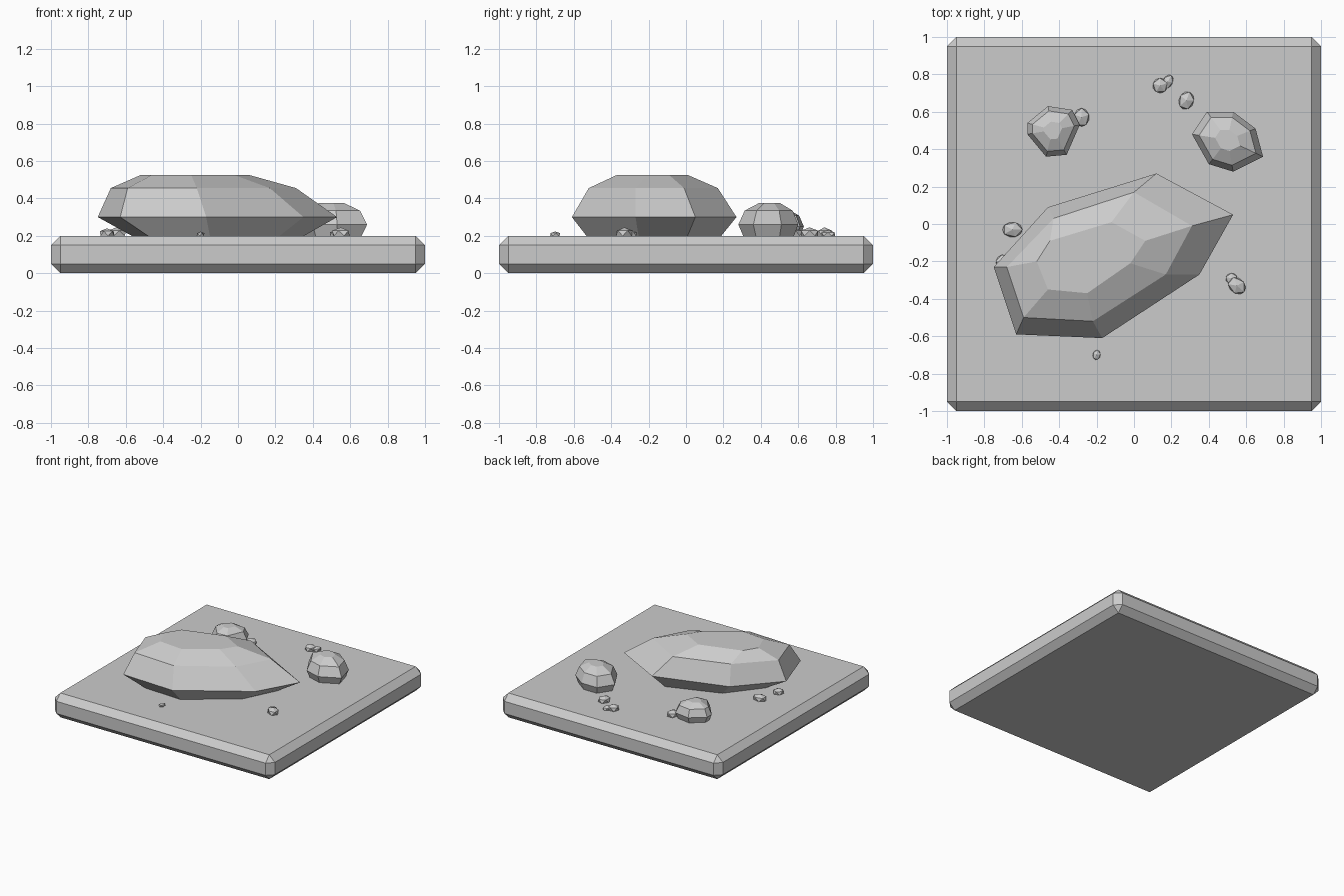
import bpy
import bmesh
import math
from mathutils import Vector, Matrix

default_cube = bpy.data.objects.get("Cube")
if default_cube:
    bpy.data.objects.remove(default_cube, do_unlink=True)

GROUND = 0.2

# Single stone colour
stone = bpy.data.materials.new("stone_grey")
stone.use_nodes = True
stone_colour = (0.6, 0.6, 0.6, 1)
stone.diffuse_color = stone_colour
stone.node_tree.nodes["Principled BSDF"].inputs["Base Color"].default_value = stone_colour


def finish(name, mesh_builder):
    """Turn a bmesh into a flat shaded stone object."""
    bmesh.ops.recalc_face_normals(mesh_builder, faces=mesh_builder.faces[:])
    mesh = bpy.data.meshes.new(name)
    mesh_builder.to_mesh(mesh)
    mesh_builder.free()
    mesh.materials.append(stone)
    created = bpy.data.objects.new(name, mesh)
    bpy.context.collection.objects.link(created)
    return created


def shrink(outline, centre, scale_x, scale_y):
    """Scale a flat outline about a centre point."""
    cx, cy = centre
    return [(cx + (x - cx) * scale_x, cy + (y - cy) * scale_y) for x, y in outline]


def faceted_rock(name, layers):
    """Bridge matching outlines, listed from the ground up as (height, outline)."""
    builder = bmesh.new()
    rings = [[builder.verts.new((x, y, height)) for x, y in outline]
             for height, outline in layers]
    for lower, upper in zip(rings, rings[1:]):
        count = len(lower)
        for i in range(count):
            j = (i + 1) % count
            builder.faces.new((lower[i], lower[j], upper[j], upper[i]))
    builder.faces.new(rings[0])
    builder.faces.new(rings[-1])
    return finish(name, builder)


def small_rock(name, outline, widest, top):
    """Rounded rock made from one outline shrunk at several heights."""
    centre = [sum(axis) / len(outline) for axis in zip(*outline)]
    shoulder = widest + (top - widest) * 0.65
    faceted_rock(name, [
        (GROUND, shrink(outline, centre, 0.85, 0.85)),
        (widest, outline),
        (shoulder, shrink(outline, centre, 0.8, 0.8)),
        (top, shrink(outline, centre, 0.35, 0.35)),
    ])


def pebble(name, x, y, length, width, turn):
    """Flattened low-poly ball resting in the ground."""
    builder = bmesh.new()
    bmesh.ops.create_icosphere(builder, subdivisions=1, radius=1)
    size = Matrix.Diagonal((length, width, width * 0.7, 1))
    spin = Matrix.Rotation(math.radians(turn), 4, "Z")
    place = Matrix.Translation(Vector((x, y, GROUND + width * 0.3)))
    bmesh.ops.transform(builder, matrix=place @ spin @ size, verts=builder.verts[:])
    finish(name, builder)


# Square ground slab with chamfered edges
slab_builder = bmesh.new()
bmesh.ops.create_cube(slab_builder, size=1)
bmesh.ops.scale(slab_builder, vec=(2, 2, GROUND), verts=slab_builder.verts[:])
bmesh.ops.translate(slab_builder, vec=(0, 0, GROUND / 2), verts=slab_builder.verts[:])
bmesh.ops.bevel(slab_builder, geom=slab_builder.edges[:], offset=0.05,
                offset_type="OFFSET", segments=1, affect="EDGES")
finish("ground_slab", slab_builder)

# Large boulder: widest outline, shoulder and flat crown
boulder_outline = [(-0.75, -0.23), (-0.63, -0.59), (-0.17, -0.61), (0.35, -0.27),
                   (0.53, 0.05), (0.12, 0.27), (-0.46, 0.09)]
boulder_shoulder = [(-0.68, -0.23), (-0.59, -0.5), (-0.22, -0.52), (0.17, -0.27),
                    (0.31, -0.01), (0, 0.17), (-0.43, 0.03)]
boulder_crown = [(-0.52, -0.2), (-0.46, -0.35), (-0.25, -0.37), (-0.02, -0.21),
                 (0.06, -0.09), (-0.12, 0.01), (-0.45, -0.09)]
faceted_rock("large_boulder", [
    (GROUND, shrink(boulder_outline, (-0.1, -0.18), 0.72, 0.82)),
    (0.3, boulder_outline),
    (0.455, boulder_shoulder),
    (0.525, boulder_crown),
])

# Two smaller rocks behind the boulder
small_rock("back_left_rock", [(0.39, 0.6), (0.53, 0.6), (0.65, 0.51), (0.69, 0.36),
                              (0.53, 0.28), (0.4, 0.32), (0.31, 0.48)], 0.26, 0.375)
small_rock("back_right_rock", [(-0.57, 0.54), (-0.46, 0.63), (-0.33, 0.61), (-0.29, 0.53),
                               (-0.36, 0.37), (-0.47, 0.36), (-0.57, 0.48)], 0.25, 0.34)

# Scattered pebbles
pebble("back_pebble_a", 0.14, 0.74, 0.045, 0.045, 20)
pebble("back_pebble_b", 0.18, 0.76, 0.045, 0.03, 60)
pebble("back_pebble_c", 0.28, 0.66, 0.055, 0.045, 70)
pebble("rock_side_pebble", -0.28, 0.57, 0.055, 0.045, 90)
pebble("right_pebble", -0.65, -0.03, 0.06, 0.045, 0)
pebble("boulder_side_pebble", -0.7, -0.2, 0.045, 0.04, 30)
pebble("front_pebble", -0.2, -0.7, 0.03, 0.023, 80)
pebble("left_pebble_a", 0.55, -0.33, 0.058, 0.045, -40)
pebble("left_pebble_b", 0.52, -0.29, 0.035, 0.03, 20)
